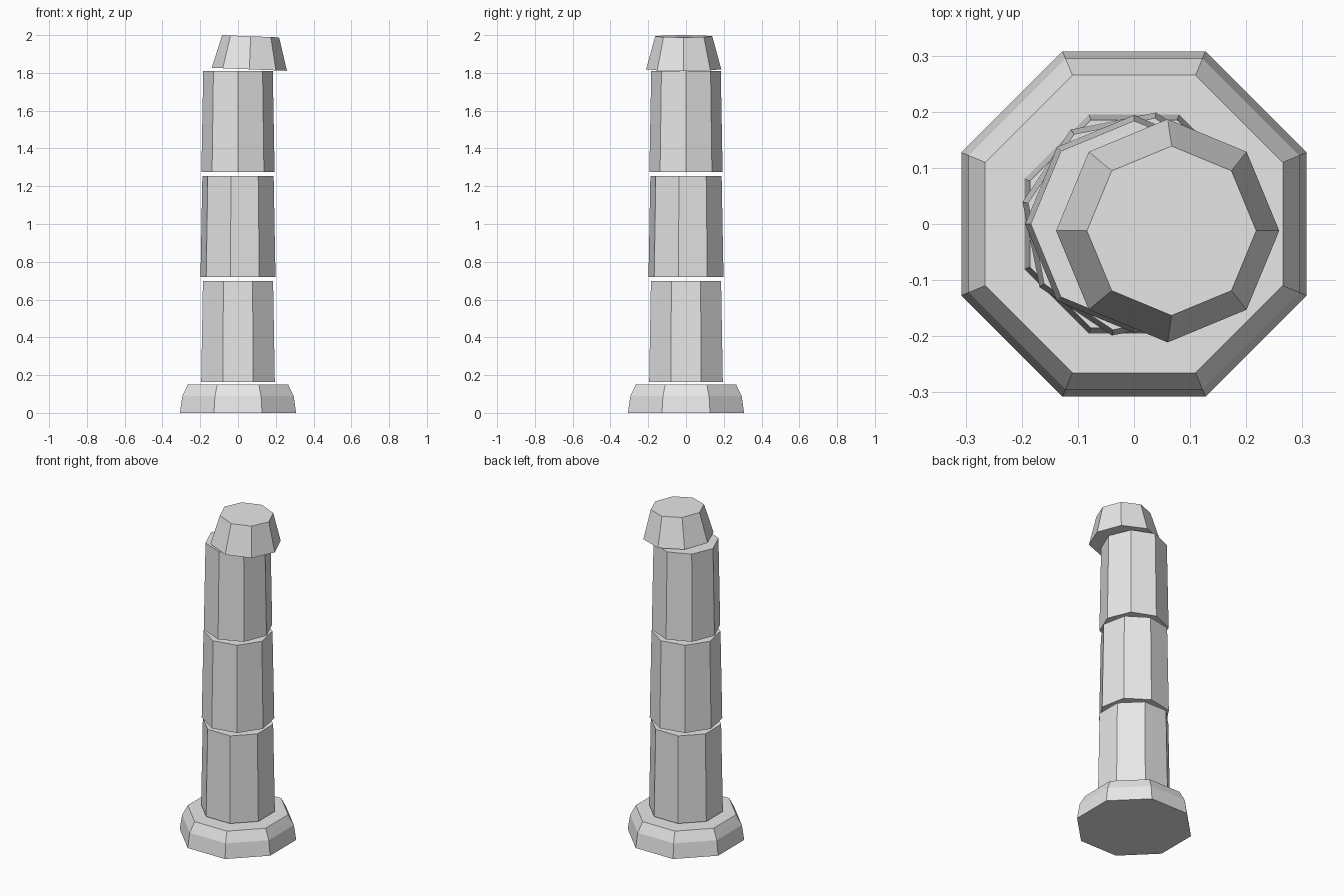
import bpy, bmesh
from math import radians, cos, sin, tau

SIDES = 8

cube = bpy.data.objects.get("Cube")
if cube:
    bpy.data.objects.remove(cube, do_unlink=True)

stone = bpy.data.materials.new("pale grey stone")
stone.use_nodes = True
colour = (0.8, 0.8, 0.8, 1)
stone.diffuse_color = colour
stone.node_tree.nodes["Principled BSDF"].inputs["Base Color"].default_value = colour


def octagon_block(name, profile, turn=0.0, location=(0, 0, 0), tilt=0.0):
    """Closed eight-sided block from (corner radius, height) rings."""
    bm = bmesh.new()
    rings = []
    for radius, z in profile:
        angles = [radians(turn) + tau * i / SIDES for i in range(SIDES)]
        rings.append([bm.verts.new((radius * cos(a), radius * sin(a), z)) for a in angles])
    for low, high in zip(rings, rings[1:]):
        for i in range(SIDES):
            j = (i + 1) % SIDES
            bm.faces.new((low[i], low[j], high[j], high[i]))
    bm.faces.new(rings[0][::-1])
    bm.faces.new(rings[-1])
    mesh = bpy.data.meshes.new(name)
    bm.to_mesh(mesh)
    bm.free()
    mesh.materials.append(stone)
    obj = bpy.data.objects.new(name, mesh)
    obj.location = location
    obj.rotation_euler.y = radians(tilt)
    bpy.context.collection.objects.link(obj)
    return obj


# Wide plinth with a two-step bevelled side
octagon_block("base", [(0.333, 0), (0.319, 0.09), (0.287, 0.151)], turn=22.5)

# Three tapering drums, each narrower and twisted further than the one below
names = ("lower_drum", "middle_drum", "upper_drum")
for i, name in enumerate(names):
    bottom = 0.211 - 0.0085 * i
    octagon_block(name, [(bottom, 0), (bottom - 0.01, 0.535)],
                  turn=22.5 + 11.25 * i, location=(0, 0, 0.163 + 0.556 * i))

# Slipped, slightly tilted capstone
octagon_block("capstone", [(0.199, 0), (0.151, 0.175)],
              location=(0.06, -0.012, 1.819), tilt=2.3)
